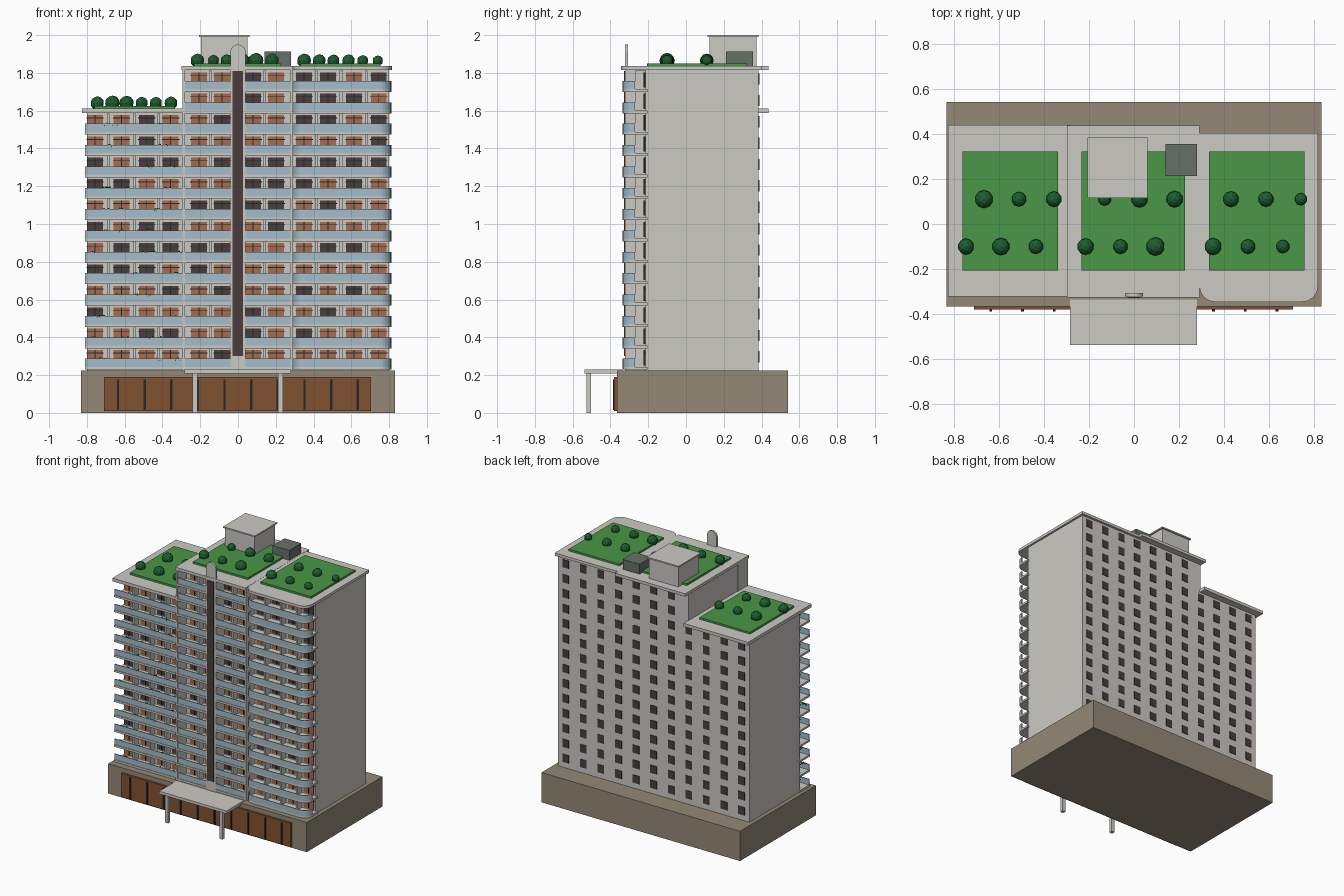
import bpy, bmesh, math, random
from mathutils import Matrix

if "Cube" in bpy.data.objects:
    bpy.data.objects.remove(bpy.data.objects["Cube"])

random.seed(4)


def material(name, r, g, b):
    m = bpy.data.materials.new(name)
    m.diffuse_color = (r, g, b, 1)
    m.use_nodes = True
    m.node_tree.nodes["Principled BSDF"].inputs["Base Color"].default_value = m.diffuse_color
    return m


CONCRETE = material("pale concrete", 0.60, 0.59, 0.55)
STONE = material("taupe stone", 0.30, 0.25, 0.18)
WOOD = material("brown wood", 0.22, 0.085, 0.03)
GRASS = material("lawn green", 0.07, 0.31, 0.065)
LEAF = material("leaf green", 0.012, 0.11, 0.03)
GLASS = material("pale blue glass", 0.37, 0.51, 0.60)
CURTAIN = material("terracotta curtain", 0.38, 0.15, 0.075)
DARK = material("dark window", 0.07, 0.046, 0.048)
METAL = material("grey metal", 0.13, 0.165, 0.14)
BLACK = material("black frame", 0.02, 0.02, 0.02)


class Part:
    """Collects simple solids into one named object."""

    def __init__(self, name, mat):
        self.name, self.mat, self.bm = name, mat, bmesh.new()

    def box(self, x0, x1, y0, y1, z0, z1):
        return self.prism([(x0, y0), (x1, y0), (x1, y1), (x0, y1)], z0, z1)

    def prism(self, pts, z0, z1):
        low = [self.bm.verts.new((x, y, z0)) for x, y in pts]
        top = [self.bm.verts.new((x, y, z1)) for x, y in pts]
        self.bm.faces.new(low[::-1])
        self.bm.faces.new(top)
        for i in range(len(pts)):
            j = (i + 1) % len(pts)
            self.bm.faces.new((low[i], low[j], top[j], top[i]))
        return self

    def ball(self, x, y, z, r, sub=2):
        bmesh.ops.create_icosphere(self.bm, subdivisions=sub, radius=r,
                                   matrix=Matrix.Translation((x, y, z)))
        return self

    def done(self):
        bmesh.ops.recalc_face_normals(self.bm, faces=self.bm.faces)
        me = bpy.data.meshes.new(self.name)
        self.bm.to_mesh(me)
        self.bm.free()
        me.materials.append(self.mat)
        ob = bpy.data.objects.new(self.name, me)
        bpy.context.collection.objects.link(ob)
        return ob


def front_path(x0, x1, y, r, inset=0.0, n=6):
    """Front edge from left to right with rounded corners."""
    pts = []
    for cx, a0 in ((x0 + r, math.pi), (x1 - r, 1.5 * math.pi)):
        for i in range(n + 1):
            a = a0 + i * math.pi / 2 / n
            pts.append((cx + (r - inset) * math.cos(a),
                        y + r + (r - inset) * math.sin(a)))
    return pts


FLOOR0, PITCH, WALL = 0.237, 0.1131, -0.215
LOW_TOP, HIGH_TOP = 1.592, 1.82

# Podium, timber shopfront and entrance canopy
Part("podium", STONE).box(-0.83, 0.83, -0.365, 0.54, 0, 0.225).done()
Part("timber_shopfront", WOOD).box(-0.71, 0.705, -0.38, -0.36, 0.01, 0.19).done()
mullions = Part("shopfront_mullions", BLACK)
for i in range(10):
    x = -0.635 + 0.141 * i
    mullions.box(x - 0.006, x + 0.006, -0.387, -0.378, 0.015, 0.178)
mullions.done()
Part("entrance_canopy", CONCRETE).box(-0.283, 0.28, -0.537, -0.335, 0.208, 0.229).done()
columns = Part("canopy_columns", CONCRETE)
for x in (-0.228, 0.226):
    columns.box(x - 0.013, x + 0.013, -0.528, -0.502, 0, 0.21)
columns.done()

# Main blocks
Part("left_block", CONCRETE).box(-0.80, -0.29, WALL, 0.385, 0.22, LOW_TOP).done()
Part("tall_block", CONCRETE).box(-0.29, 0.80, WALL, 0.385, 0.22, HIGH_TOP).done()

# Roof slabs
Part("left_roof", CONCRETE).box(-0.825, -0.285, -0.322, 0.438, 1.588, 1.612).done()
Part("centre_roof", CONCRETE).box(-0.298, 0.29, -0.325, 0.436, 1.815, 1.837).done()
right_edge = front_path(0.29, 0.815, -0.345, 0.07)
Part("right_roof", CONCRETE).prism(right_edge + [(0.815, 0.403), (0.29, 0.403)],
                                   1.815, 1.836).done()

# Balconies, windows and partitions
sections = {
    "left": (-0.81, -0.295, 12, (-0.757, -0.617, -0.483, -0.357)),
    "centre": (-0.28, 0.28, 14, (-0.207, -0.085, 0.08, 0.202)),
    "right": (0.29, 0.812, 14, (0.35, 0.477, 0.614, 0.745)),
}
curtains = Part("curtained_windows", CURTAIN)
dark_panes = Part("dark_windows", DARK)
frames = Part("window_frames", BLACK)
dividers = Part("balcony_dividers", CONCRETE)
for name, (x0, x1, floors, centres) in sections.items():
    slabs = Part(name + "_balcony_slabs", CONCRETE)
    rails = Part(name + "_balcony_glass", GLASS)
    for f in range(floors):
        z = FLOOR0 + PITCH * f
        if name == "right":
            outer = front_path(x0, x1, -0.335, 0.065)
            inner = front_path(x0, x1, -0.335, 0.065, 0.006)
            slabs.prism(outer + [(x1, -0.205), (x0, -0.205)], z - 0.008, z + 0.007)
            rails.prism(outer + inner[::-1], z + 0.007, z + 0.05)
        else:
            slabs.box(x0, x1, -0.322, -0.205, z - 0.008, z + 0.007)
            rails.box(x0, x1, -0.318, -0.312, z + 0.007, z + 0.05)
        # Glazed doors with a T-shaped frame
        for x in centres:
            pane = curtains if random.random() < 0.58 else dark_panes
            pane.box(x - 0.042, x + 0.042, WALL - 0.005, WALL + 0.01, z + 0.015, z + 0.096)
            frames.box(x - 0.002, x + 0.002, WALL - 0.009, WALL, z + 0.015, z + 0.096)
            frames.box(x - 0.046, x + 0.046, WALL - 0.009, WALL, z + 0.078, z + 0.082)
        for a, b in zip(centres, centres[1:]):
            m = (a + b) / 2
            dividers.box(m - 0.007, m + 0.007, -0.27, WALL + 0.01, z, z + PITCH - 0.008)
    slabs.done()
    rails.done()
for part in (curtains, dark_panes, frames, dividers):
    part.done()

# Fins between the sections
fins = Part("section_fins", CONCRETE)
fins.box(-0.294, -0.280, -0.322, -0.20, 0.225, HIGH_TOP)
fins.box(0.278, 0.291, -0.322, -0.20, 0.225, HIGH_TOP)
fins.done()

# Central spine with an arched head and a dark stripe
spine = Part("central_spine", CONCRETE)
spine.box(-0.04, 0.04, -0.322, -0.20, 0.225, HIGH_TOP)
arch = [(-0.04, HIGH_TOP), (0.04, HIGH_TOP)]
arch += [(0.04 * math.cos(math.pi * i / 12), 1.91 + 0.04 * math.sin(math.pi * i / 12))
         for i in range(13)]
ends = [[spine.bm.verts.new((x, y, z)) for x, z in arch] for y in (-0.322, -0.306)]
for ring in ends:
    spine.bm.faces.new(ring)
for i in range(len(arch)):
    j = (i + 1) % len(arch)
    spine.bm.faces.new((ends[0][i], ends[0][j], ends[1][j], ends[1][i]))
spine.done()
Part("spine_stripe", DARK).box(-0.028, 0.026, -0.329, -0.32, 0.30, 1.81).done()

# Rear windows
rear = Part("rear_windows", DARK)
for c in range(11):
    x = -0.735 + 0.147 * c
    for f in range(12 if x < -0.29 else 14):
        z = FLOOR0 + PITCH * f
        rear.box(x - 0.027, x + 0.027, 0.38, 0.389, z + 0.03, z + 0.09)
rear.done()

# Roof structures
house = Part("lift_house", CONCRETE)
house.box(-0.196, 0.05, 0.125, 0.372, 1.83, 1.992)
house.box(-0.206, 0.06, 0.115, 0.383, 1.99, 2.0)
house.done()
Part("plant_unit", METAL).box(0.14, 0.28, 0.213, 0.355, 1.83, 1.912).done()

# Roof lawns and shrubs: roof height, lawn edges, shrub x by row, shrub radii
gardens = {
    "left": (1.612, -0.76, -0.337, -0.665, -0.745, (40, 33, 35, 36, 39, 33)),
    "centre": (1.837, -0.232, 0.227, -0.13, -0.215, (29, 37, 37, 37, 33, 41)),
    "right": (1.836, 0.332, 0.755, 0.43, 0.35, (35, 34, 28, 38, 33, 30)),
}
for name, (z, x0, x1, back, front, radii) in gardens.items():
    Part(name + "_lawn", GRASS).box(x0, x1, -0.207, 0.322, z - 0.005, z + 0.014).done()
    shrubs = Part(name + "_shrubs", LEAF)
    for i, r in enumerate(radii):
        start, y = (back, 0.11) if i < 3 else (front, -0.1)
        shrubs.ball(start + 0.155 * (i % 3), y, z + 0.028, r / 1000)
    shrubs.done()

# Small plants on the left balconies
plants = Part("balcony_plants", LEAF)
for f in range(12):
    for _ in range(4):
        x = random.uniform(-0.79, -0.31)
        for k in range(3):
            plants.ball(x + 0.012 * k, -0.312, FLOOR0 + PITCH * f + random.uniform(0.04, 0.052),
                        random.uniform(0.005, 0.008), 1)
plants.done()
